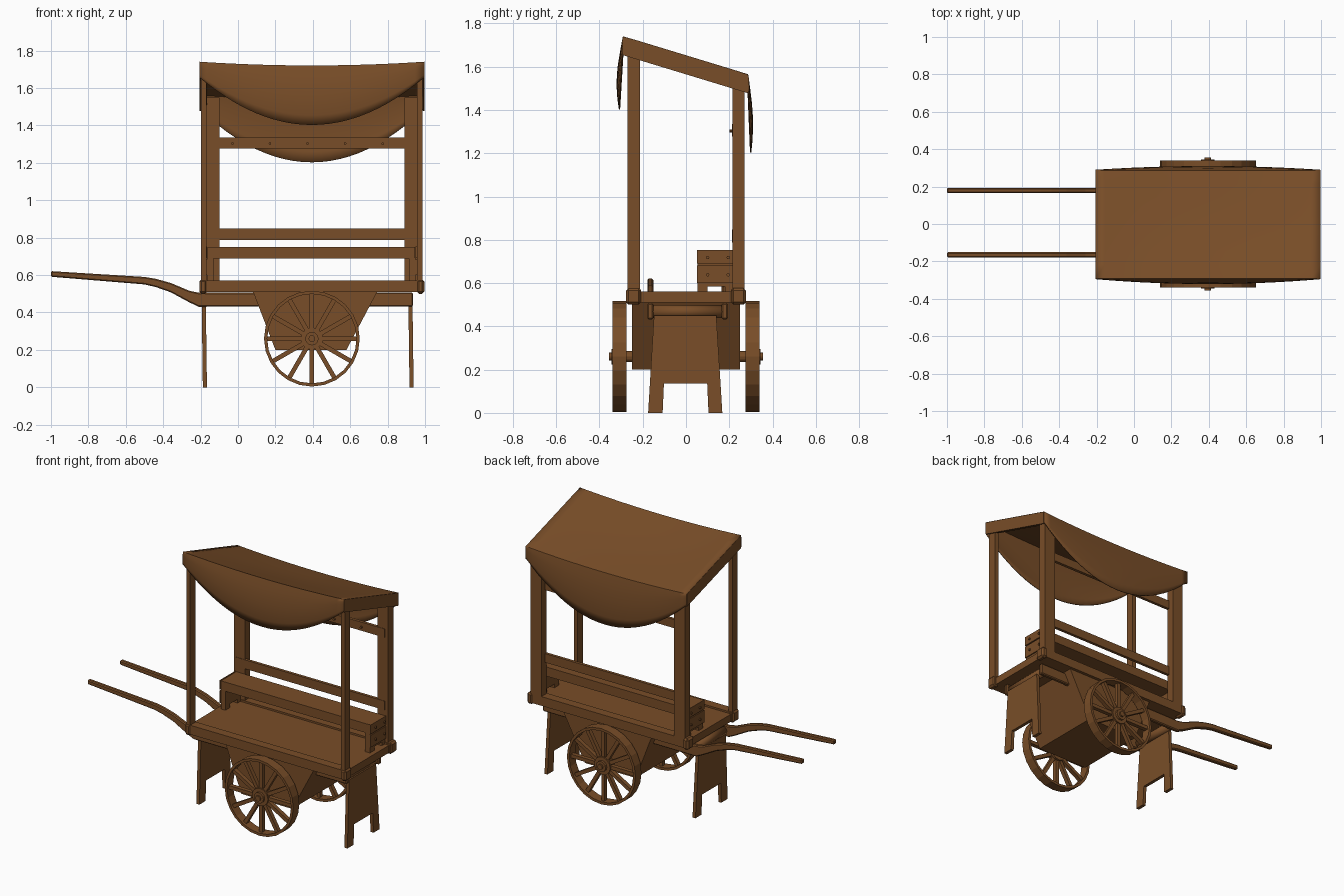
import bpy, bmesh, math
from mathutils import Matrix, Vector

if "Cube" in bpy.data.objects:
    bpy.data.objects.remove(bpy.data.objects["Cube"])

wood = bpy.data.materials.new("brown wood")
wood.diffuse_color = (0.19, 0.075, 0.021, 1)
wood.use_nodes = True
wood.node_tree.nodes["Principled BSDF"].inputs["Base Color"].default_value = wood.diffuse_color
CX = 0.395  # middle of the cart body in x


def finish(bm, name, smooth=False):
    bmesh.ops.recalc_face_normals(bm, faces=bm.faces)
    me = bpy.data.meshes.new(name)
    bm.to_mesh(me)
    bm.free()
    me.materials.append(wood)
    ob = bpy.data.objects.new(name, me)
    bpy.context.collection.objects.link(ob)
    if smooth:
        for p in me.polygons:
            p.use_smooth = True
    return ob


def add_box(bm, x0, x1, y0, y1, z0, z1):
    m = Matrix.Translation(((x0 + x1) / 2, (y0 + y1) / 2, (z0 + z1) / 2)) @ \
        Matrix.Diagonal((x1 - x0, y1 - y0, z1 - z0, 1))
    bmesh.ops.create_cube(bm, size=1, matrix=m)


def box(name, *dims):
    bm = bmesh.new()
    add_box(bm, *dims)
    return finish(bm, name)


def add_cyl(bm, r, a, b, axis, c, n):
    """Cylinder along axis 'X' or 'Y' from a to b; c holds the other two coordinates."""
    mid = (a + b) / 2
    if axis == 'Y':
        m = Matrix.Translation((c[0], mid, c[1])) @ Matrix.Rotation(math.pi / 2, 4, 'X')
    else:
        m = Matrix.Translation((mid, c[0], c[1])) @ Matrix.Rotation(math.pi / 2, 4, 'Y')
    bmesh.ops.create_cone(bm, cap_ends=True, segments=n, radius1=r, radius2=r,
                          depth=abs(b - a), matrix=m)


def prism(name, pts, direction):
    """Extrude a closed 3D outline along a direction."""
    bm = bmesh.new()
    f = bm.faces.new([bm.verts.new(p) for p in pts])
    new = bmesh.ops.extrude_face_region(bm, geom=[f])["geom"]
    bmesh.ops.translate(bm, vec=direction, verts=[v for v in new if isinstance(v, bmesh.types.BMVert)])
    return finish(bm, name)


# platform: deck and side rails
box("deck", -0.19, 0.98, -0.25, 0.25, 0.51, 0.56)
for s, n in ((-1, "front"), (1, "back")):
    box(n + "_deck_rail", -0.20, 0.99, min(s * .21, s * .27), max(s * .21, s * .27), 0.51, 0.572)
    for x0, x1 in ((-0.207, -0.165), (0.955, 0.997)):
        b = box(n + "_corner_block", x0, x1, min(s * .207, s * .277), max(s * .207, s * .277), 0.50, 0.577)
        bev = b.modifiers.new("round", 'BEVEL')
        bev.width = 0.012

# roof posts: thin pair in front, wide pair behind
for x0, x1, w0, w1 in ((-0.197, -0.168, -0.18, -0.10), (0.958, 0.987, 0.89, 0.97)):
    box("front_post", x0, x1, -0.27, -0.213, 0.53, 1.69)
    box("back_post", w0, w1, 0.215, 0.27, 0.53, 1.55)


def roof_z(y):
    return 1.738 - 0.175 * (y + 0.29) / 0.575


# sloped side rails and cloth valances at the roof ends
for x, w, ya, yb, lo, hi, n in ((-0.197, .03, -.27, .27, .075, .015, "roof_rail"),
                                (0.957, .03, -.27, .27, .075, .015, "roof_rail"),
                                (-0.207, .008, -.292, .287, .085, 0, "cloth_end"),
                                (0.989, .008, -.292, .287, .085, 0, "cloth_end")):
    prism(n, [(x, ya, roof_z(ya) - lo), (x, yb, roof_z(yb) - lo),
              (x, yb, roof_z(yb) - hi), (x, ya, roof_z(ya) - hi)], (w, 0, 0))

# draped canopy: sagging top with hanging front and back flaps
bm = bmesh.new()
NX, rows = 24, []
for i in range(NX + 1):
    t = -1 + 2 * i / NX
    sag = 1 - t * t
    x = CX + 0.601 * t
    col = []
    for k in range(6, 0, -1):
        f = k / 6
        out = 0.026 * sag * math.sin(math.pi * min(1, f * 0.8))
        col.append((x, -0.292 - out, roof_z(-.29) - 0.02 * sag - f * (0.08 + 0.235 * sag)))
    for k in range(9):
        y = -0.29 + 0.575 * k / 8
        col.append((x, y, roof_z(y) - 0.02 * sag - 0.012 * sag * math.sin(math.pi * k / 8)))
    for k in range(1, 7):
        f = k / 6
        out = 0.02 * sag * math.sin(math.pi * min(1, f * 0.8))
        col.append((x, 0.287 + out, roof_z(.285) - 0.02 * sag - f * (0.075 + 0.265 * sag)))
    rows.append([bm.verts.new(p) for p in col])
for a, b in zip(rows, rows[1:]):
    for j in range(len(a) - 1):
        bm.faces.new((a[j], a[j + 1], b[j + 1], b[j]))
canopy = finish(bm, "canopy")
sol = canopy.modifiers.new("thickness", 'SOLIDIFY')
sol.thickness, sol.offset = 0.006, 0
bpy.context.view_layer.objects.active = canopy
canopy.select_set(True)
bpy.ops.object.shade_smooth_by_angle(angle=math.radians(40))

# back slats with nail heads on the upper one
box("upper_back_slat", -0.163, 0.946, 0.212, 0.232, 1.277, 1.335)
box("lower_back_slat", -0.163, 0.946, 0.212, 0.232, 0.788, 0.848)
bm = bmesh.new()
for i in range(5):
    add_cyl(bm, 0.007, 0.20, 0.214, 'Y', (-0.03 + 0.201 * i, 1.303), 8)
finish(bm, "slat_nails")

# goods shelf with plank ends
box("shelf", -0.163, 0.946, 0.052, 0.214, 0.688, 0.75)
for x0, x1, out in ((-0.165, -0.13, -1), (0.913, 0.948, 1)):
    bm = bmesh.new()
    add_box(bm, x0, x1, 0.052, 0.10, 0.56, 0.69)
    add_box(bm, x0, x1, 0.18, 0.214, 0.56, 0.69)
    xo = x1 if out > 0 else x0
    for z0, z1 in ((0.69, 0.752), (0.60, 0.682)):
        add_box(bm, min(xo, xo + out * .008), max(xo, xo + out * .008), 0.05, 0.215, z0, z1)
        for y in (0.10, 0.195):
            add_cyl(bm, 0.008, xo, xo + out * 0.016, 'X', (y, (z0 + z1) / 2 - .003), 8)
    add_box(bm, x0, x1, 0.06, 0.214, 0.585, 0.69)
    finish(bm, "shelf_end")

# long handles that run under the deck and bend up at the left
path = [(0.935, .470, .075), (-0.21, .468, .075), (-0.26, .485, .062), (-0.36, .533, .05),
        (-0.44, .558, .044), (-0.50, .570, .04), (-1.0, .606, .030)]
for y in (-0.179, 0.165):
    pts = [(x, y, z + h / 2) for x, z, h in path] + [(x, y, z - h / 2) for x, z, h in reversed(path)]
    h = prism("handle", pts, (0, 0.028, 0))
    bv = h.modifiers.new("round", 'BEVEL')
    bv.width, bv.limit_method = 0.006, 'ANGLE'

# round cross bars between the handles
bm = bmesh.new()
for x in (-0.17, 0.90):
    add_cyl(bm, 0.03, -0.17, 0.17, 'Y', (x, 0.468), 12)
finish(bm, "cross_bars", True)

# splayed leg panels with an opening at the bottom
outline = [(-.175, 0), (-.108, 0), (-.102, .135), (.098, .135), (.104, 0), (.168, 0), (.14, .45), (-.148, .45)]
for x, n in ((-0.194, "left_legs"), (0.911, "right_legs")):
    prism(n, [(x + 0.006 * (0.45 - z) / 0.45, y, z) for y, z in outline], (0.022, 0, 0))

# tapered box under the deck
prism("under_box", [(0.08, -.25, .512), (0.20, -.25, .2), (0.58, -.25, .2), (0.745, -.25, .512)], (0, 0.5, 0))

# wheels: rim, twelve spokes, stepped hub
WZ, R, SEG = 0.26, 0.256, 24
for s, n in ((-1, "front_wheel"), (1, "back_wheel")):
    bm = bmesh.new()
    prof = [(R, .276), (R, .34), (R - .017, .34), (R - .017, .276)]
    rings = []
    for i in range(SEG):
        a = 2 * math.pi * i / SEG
        rings.append([bm.verts.new((CX + r * math.cos(a), s * y, WZ + r * math.sin(a))) for r, y in prof])
    for i in range(SEG):
        p, q = rings[i], rings[(i + 1) % SEG]
        for j in range(4):
            bm.faces.new((p[j], p[(j + 1) % 4], q[(j + 1) % 4], q[j]))
    for i in range(12):
        m = Matrix.Translation((CX, s * 0.308, WZ)) @ Matrix.Rotation(i * math.pi / 6, 4, 'Y') @ \
            Matrix.Translation((0.14, 0, 0)) @ Matrix.Diagonal((0.21, 0.028, 0.024, 1))
        bmesh.ops.create_cube(bm, size=1, matrix=m)
    for r, y in ((0.06, 0.33), (0.036, 0.345), (0.018, 0.355)):
        add_cyl(bm, r, s * 0.28, s * y, 'Y', (CX, WZ), 12)
    finish(bm, n)
bm = bmesh.new()
add_cyl(bm, 0.025, -0.3, 0.3, 'Y', (CX, WZ), 12)
finish(bm, "axle")
